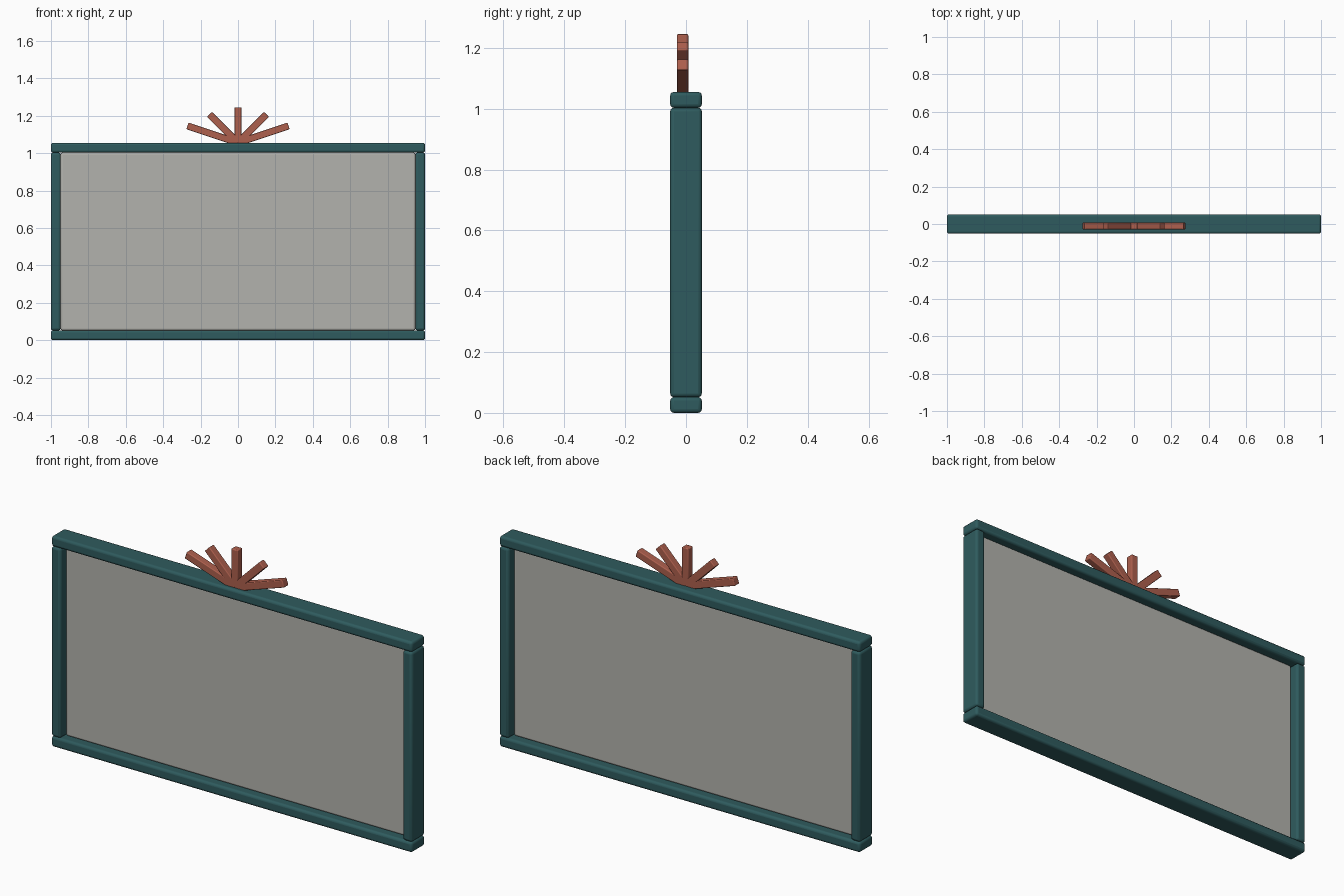
import bpy
import math

cube = bpy.data.objects.get("Cube")
if cube:
    bpy.data.objects.remove(cube, do_unlink=True)


def make_material(name, colour):
    mat = bpy.data.materials.new(name)
    mat.use_nodes = True
    mat.diffuse_color = colour
    mat.node_tree.nodes["Principled BSDF"].inputs["Base Color"].default_value = colour
    return mat


teal = make_material("dark teal", (0.028, 0.105, 0.112, 1))
grey = make_material("warm grey", (0.45, 0.45, 0.42, 1))
rust = make_material("rust red", (0.42, 0.115, 0.075, 1))


def rounded_box(name, size, location, mat, bevel, tilt=0):
    """Box with softened edges, tilted about the y axis."""
    bpy.ops.mesh.primitive_cube_add(size=1, location=location, rotation=(0, tilt, 0))
    obj = bpy.context.object
    obj.name = name
    obj.scale = size
    bpy.ops.object.transform_apply(location=False, rotation=False, scale=True)
    mod = obj.modifiers.new("soft edges", "BEVEL")
    mod.width = bevel
    mod.segments = 3
    obj.data.materials.append(mat)
    bpy.ops.object.shade_smooth_by_angle(angle=math.radians(35))
    return obj


# Frame rails and posts
BAR, DEPTH, TOP = 0.052, 0.104, 1.055
for name, z in (("bottom_rail", BAR / 2), ("top_rail", TOP - BAR / 2)):
    rounded_box(name, (2, DEPTH, BAR), (0, 0, z), teal, 0.012)
for name, side in (("left_post", 1), ("right_post", -1)):
    rounded_box(name, (BAR, DEPTH, TOP - 2 * BAR), (side * (1 - BAR / 2), 0, TOP / 2), teal, 0.012)

# Thin panel inside the frame
rounded_box("panel", (2 - 2 * BAR, 0.022, TOP - 2 * BAR), (0, 0, TOP / 2), grey, 0.01)

# Fan of rays on the top rail: tilt from vertical and length
RAY, RAY_Y = 0.037, -0.011
for name, degrees, length in (("right_low_ray", -71.5, 0.285), ("right_high_ray", -45, 0.215),
                              ("centre_ray", 0, 0.19),
                              ("left_high_ray", 45, 0.215), ("left_low_ray", 71.5, 0.285)):
    a = math.radians(degrees)
    middle = (math.sin(a) * length / 2, RAY_Y, TOP + math.cos(a) * length / 2)
    rounded_box(name, (RAY, RAY, length), middle, rust, 0.004, a)
